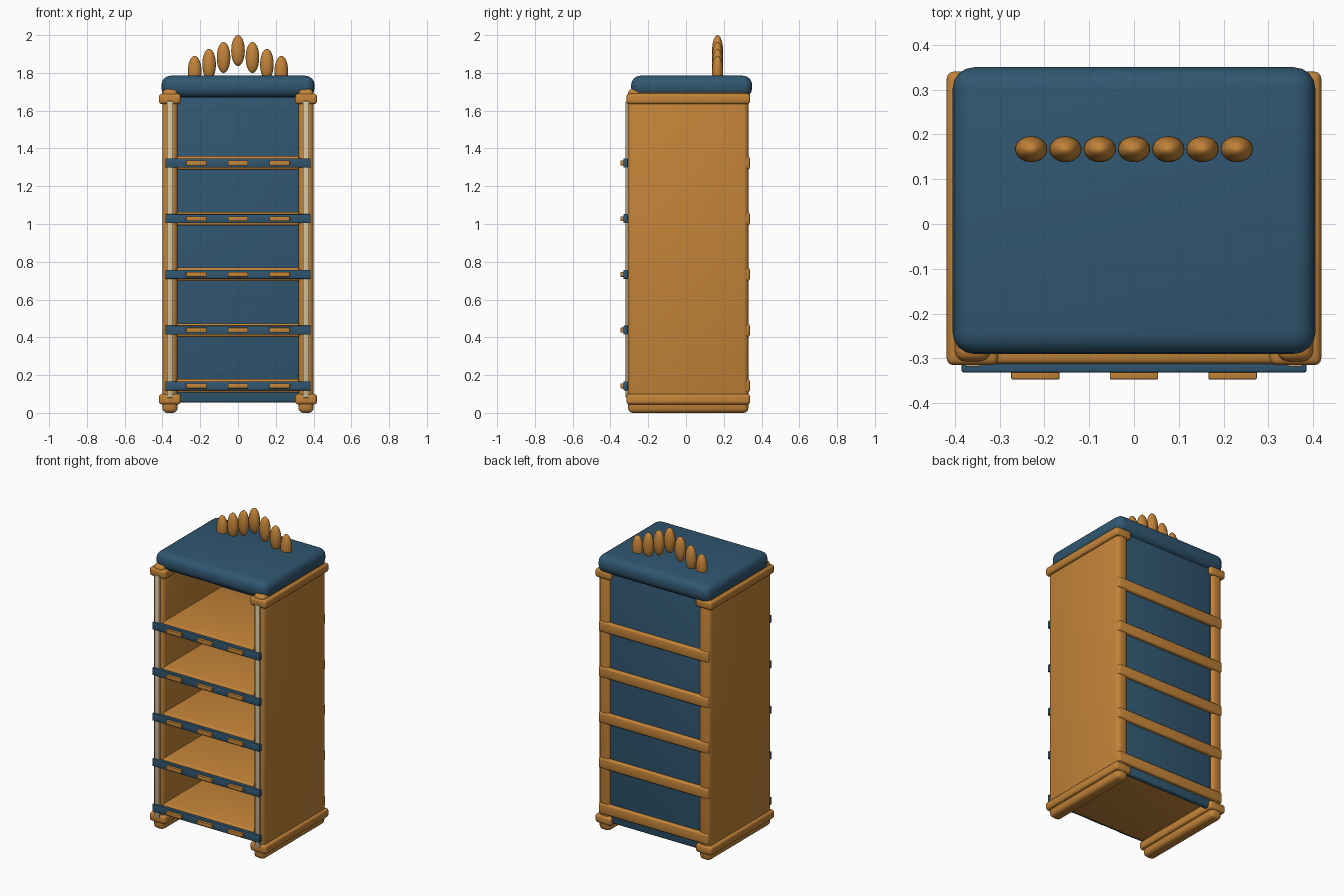
import bpy
import math

cube = bpy.data.objects.get("Cube")
if cube:
    bpy.data.objects.remove(cube, do_unlink=True)


def material(name, rgb):
    mat = bpy.data.materials.new(name)
    mat.use_nodes = True
    mat.diffuse_color = (*rgb, 1)
    mat.node_tree.nodes["Principled BSDF"].inputs["Base Color"].default_value = (*rgb, 1)
    return mat


wood = material("warm wood", (0.55, 0.23, 0.04))
blue = material("deep blue", (0.03, 0.095, 0.165))
cream = material("cream", (0.67, 0.54, 0.34))


def finish(obj, name, mat):
    obj.name = name
    obj.data.materials.append(mat)
    bpy.ops.object.shade_smooth_by_angle(angle=math.radians(35))
    return obj


def box(name, mat, x, y, z, bevel=0.0, segments=3):
    """Rounded box given its (min, max) range along each axis."""
    ranges = (x, y, z)
    bpy.ops.mesh.primitive_cube_add(size=1, location=[sum(r) / 2 for r in ranges])
    obj = bpy.context.object
    obj.scale = [r[1] - r[0] for r in ranges]
    bpy.ops.object.transform_apply(location=False, rotation=False, scale=True)
    if bevel:
        mod = obj.modifiers.new("Rounded edges", "BEVEL")
        mod.width = bevel
        mod.segments = segments
        bpy.ops.object.modifier_apply(modifier=mod.name)
    return finish(obj, name, mat)


# Side walls with their collars and pale front strips
for side, s in (("left", 1), ("right", -1)):
    def span(a, b):
        return tuple(sorted((a * s, b * s)))

    box(side + "_wall", wood, span(0.32, 0.4), (-0.307, 0.33), (0, 1.715), 0.025)
    box(side + "_lower_collar", wood, span(0.303, 0.418), (-0.315, 0.34), (0.045, 0.1), 0.015)
    box(side + "_upper_collar", wood, span(0.303, 0.418), (-0.315, 0.34), (1.635, 1.69), 0.015)
    box(side + "_front_strip", cream, span(0.343, 0.377), (-0.319, -0.3), (0.08, 1.65), 0.004, 2)

# Back panel and padded top
box("back_panel", blue, (-0.325, 0.325), (0.285, 0.318), (0.055, 1.7), 0.012)
box("padded_top", blue, (-0.405, 0.405), (-0.29, 0.35), (1.67, 1.785), 0.048, 4)

# Shelves, each with a front rail, label plates and a back rail
for i in range(5):
    z = 0.143 + 0.295 * i
    tag = str(i + 1)
    box("shelf_" + tag, wood, (-0.325, 0.325), (-0.312, 0.31), (z - 0.036, z + 0.036), 0.012)
    box("front_rail_" + tag, blue, (-0.385, 0.385), (-0.331, -0.308), (z - 0.024, z + 0.024), 0.004, 2)
    box("back_rail_" + tag, wood, (-0.395, 0.395), (0.3, 0.338), (z - 0.035, z + 0.035), 0.012)
    for place, x in (("right", -0.22), ("middle", 0), ("left", 0.22)):
        box("plate_" + place + "_" + tag, wood, (x - 0.054, x + 0.054),
            (-0.347, -0.325), (z - 0.013, z + 0.013), 0.003, 2)

# Crest of upright beads, tallest in the middle
for i in range(-3, 4):
    top = 2.0 - 0.0365 * abs(i)
    bpy.ops.mesh.primitive_uv_sphere_add(segments=24, ring_count=14, radius=1,
                                         location=(0.0765 * i, 0.167, top - 0.082))
    bead = bpy.context.object
    bead.scale = (0.036, 0.029, 0.082)
    bpy.ops.object.transform_apply(location=False, rotation=False, scale=True)
    finish(bead, "crest_bead_" + str(i + 4), wood)
